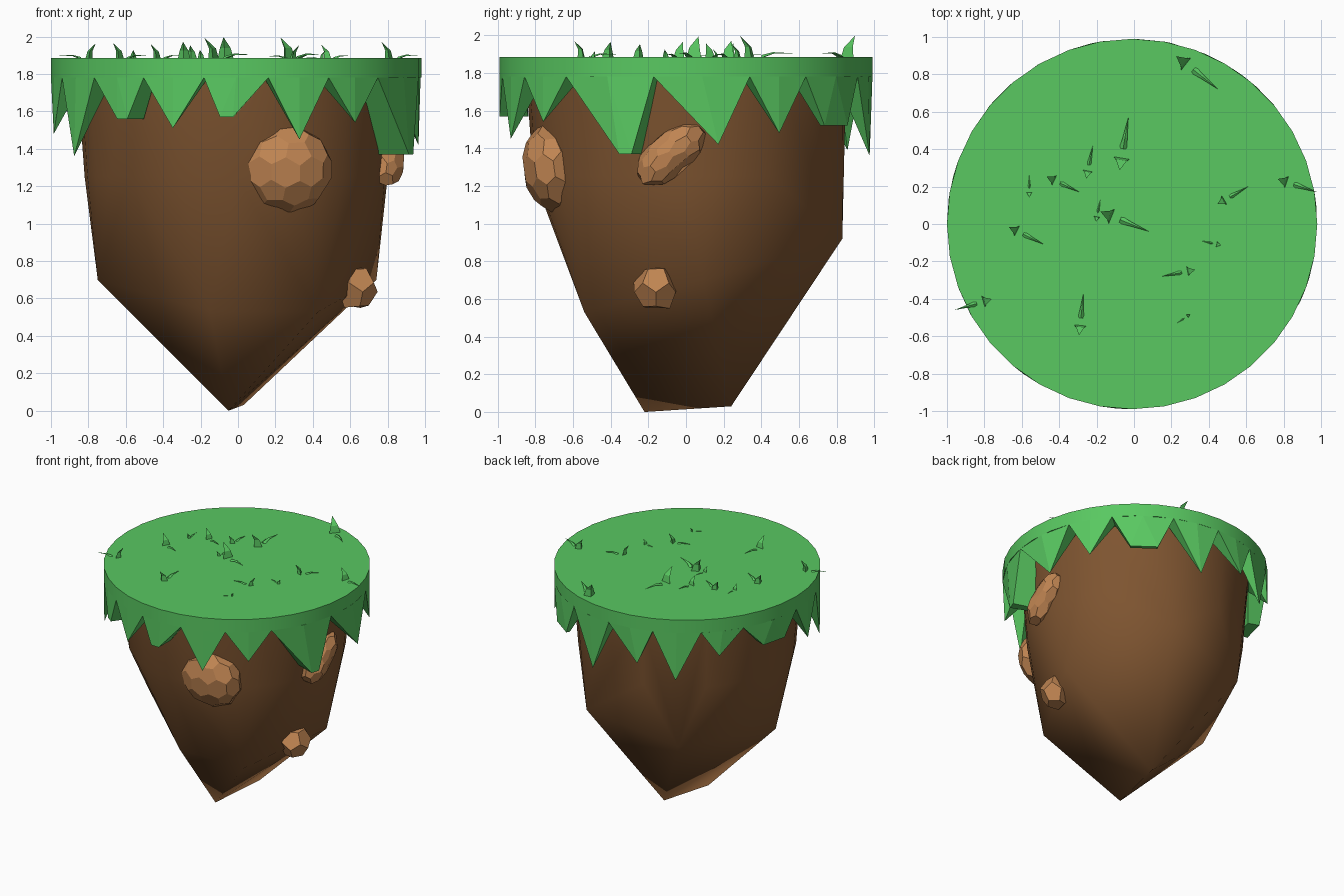
import bpy, bmesh, math, random
from math import sin, cos, radians
from mathutils import Vector, Matrix, noise

if "Cube" in bpy.data.objects:
    bpy.data.objects.remove(bpy.data.objects["Cube"])

random.seed(4)


def material(name, rgb):
    m = bpy.data.materials.new(name)
    m.diffuse_color = (*rgb, 1)
    m.use_nodes = True
    m.node_tree.nodes["Principled BSDF"].inputs["Base Color"].default_value = m.diffuse_color
    return m


GRASS = material("grass_green", (0.10, 0.58, 0.12))
EARTH = material("earth_brown", (0.21, 0.09, 0.03))
STONE = material("stone_tan", (0.53, 0.235, 0.085))


def finish(bm, name, mat):
    bmesh.ops.recalc_face_normals(bm, faces=bm.faces[:])
    me = bpy.data.meshes.new(name)
    bm.to_mesh(me)
    bm.free()
    me.materials.append(mat)
    ob = bpy.data.objects.new(name, me)
    bpy.context.collection.objects.link(ob)
    return ob


def polar(r, deg, z):
    # angle 0 faces the front (-y), positive towards +x
    return Vector((-0.01 + r * sin(radians(deg)), -r * cos(radians(deg)), z))


def hull(bm):
    bmesh.ops.convex_hull(bm, input=bm.verts[:])
    loose = [v for v in bm.verts if not v.link_faces]
    bmesh.ops.delete(bm, geom=loose, context='VERTS')


# Earth body: hull of two round rings, six break corners and a bottom ridge
bm = bmesh.new()
for i in range(32):
    a = i * 360 / 32
    bm.verts.new(polar(0.85, a, 1.79))
    bm.verts.new(polar(0.81, a, 1.25))
for p in [(-0.75, -0.09, 0.70), (-0.15, -0.54, 0.53), (0.43, -0.54, 0.53), (0.74, 0.09, 0.70),
          (0.32, 0.83, 0.92), (-0.42, 0.70, 0.76),
          (-0.05, -0.22, 0), (0.03, 0.24, 0.03), (0.03, 0.24, 0.08)]:
    bm.verts.new(p)
hull(bm)
body = finish(bm, "earth_body", EARTH)
for p in body.data.polygons:
    p.use_smooth = abs(p.normal.z) < 0.99

# Turf disc
bm = bmesh.new()
bmesh.ops.create_cone(bm, cap_ends=True, segments=36, radius1=0.99, radius2=0.99, depth=0.105,
                      matrix=Matrix.Translation((-0.01, 0, 1.8325)))
turf = finish(bm, "turf_disc", GRASS)
for p in turf.data.polygons:
    p.use_smooth = abs(p.normal.z) < 0.5

# Hanging turf teeth: start angle, end angle, tip angle, tip height,
# half width of a blunt tip (0 = pointed), inner radius of the blunt tip
teeth = [(-50, -30, -38, 1.56, 2, .84), (-30, -10, -20, 1.51, 0, 0), (-10, 10, -3, 1.57, 2, .84),
         (10, 30, 20, 1.45, 0, 0), (30, 50, 40, 1.54, 0, 0), (50, 80, 71, 1.37, 2, .80),
         (80, 110, 100, 1.42, 0, 0), (110, 130, 120, 1.48, 0, 0), (130, 157, 144, 1.52, 6, .96),
         (157, 179, 170, 1.36, 0, 0), (179, 200, 193, 1.50, 0, 0),
         (200, 221, 210, 1.39, 0, 0), (221, 240, 229, 1.58, 0, 0), (240, 270, 256, 1.6, 6, .90),
         (270, 290, 280, 1.48, 0, 0), (290, 310, 299, 1.36, 0, 0)]
bm = bmesh.new()
for a0, a1, at, zt, w, rt in teeth:
    am, R, Ri, zr = (a0 + a1) / 2, 0.99, 0.86, 1.78
    A, M, B = [bm.verts.new(polar(R, a, zr)) for a in (a0, am, a1)]
    a, b = [bm.verts.new(polar(Ri, x, zr)) for x in (a0, a1)]
    if w:
        T0, T1 = [bm.verts.new(polar(R, at + d, zt)) for d in (-w, w)]
        t0, t1 = [bm.verts.new(polar(rt, at + d, zt)) for d in (-w, w)]
        faces = [(A, M, T0), (M, T1, T0), (M, B, T1), (a, A, T0, t0), (B, b, t1, T1),
                 (T0, T1, t1, t0), (b, a, t0, t1)]
    else:
        T = bm.verts.new(polar(R, at, zt))
        faces = [(A, M, T), (M, B, T), (a, A, T), (B, b, T), (b, a, T)]
    for f in faces + [(A, a, b, B, M)]:
        bm.faces.new(f)
finish(bm, "turf_teeth", GRASS)


# Embedded rocks: lumps with five and six sided facets (dual of an icosphere)
def rock(name, loc, size, tilt, sub, rough, pinch=0.0):
    src = bmesh.new()
    bmesh.ops.create_icosphere(src, subdivisions=sub, radius=1)
    bm = bmesh.new()
    link = {f: bm.verts.new(f.calc_center_median().normalized()) for f in src.faces}
    for v in src.verts:
        n = v.normal
        u = n.orthogonal().normalized()
        w = n.cross(u)
        ring = sorted(v.link_faces, key=lambda f: math.atan2(link[f].co.dot(w), link[f].co.dot(u)))
        bm.faces.new([link[f] for f in ring])
    src.free()
    for v in bm.verts:
        y = v.co.y
        v.co *= 1 + rough * noise.noise(v.co * 1.7 + Vector(loc) * 5)
        waist = 1 - pinch * max(0, 1 - abs(y) * 2)
        v.co.x *= waist
        v.co.z *= waist
    bmesh.ops.transform(bm, verts=bm.verts[:], matrix=Matrix.LocRotScale(
        Vector(loc), Matrix.Rotation(radians(tilt), 3, 'X'), Vector(size)))
    finish(bm, name, STONE)


rock("rock_front", (0.255, -0.70, 1.295), (0.25, 0.17, 0.24), 8, 2, 0.04)
rock("rock_side_upper", (0.79, -0.08, 1.37), (0.12, 0.22, 0.12), 40, 2, 0.12, 0.2)
rock("rock_side_lower", (0.63, -0.16, 0.66), (0.12, 0.12, 0.13), 0, 1, 0.15)

# Grass tufts: base x, y and outer blade tip x, y
tufts = [(.26, .87, .45, .72), (-.07, .33, -.03, .57), (-.25, .27, -.22, .42),
         (-.44, .24, -.29, .17), (-.56, .16, -.56, .26), (-.64, -.03, -.48, -.11),
         (-.14, .05, .08, -.04), (-.20, .03, -.18, .13), (.47, .12, .61, .20),
         (.80, .23, .98, .17), (.45, -.11, .36, -.09), (.30, -.25, .15, -.28),
         (.29, -.49, .23, -.53), (-.29, -.56, -.27, -.37), (-.79, -.41, -.96, -.46)]
Z0 = 1.88


def blade(bm, path, widths, side, up):
    # tapering three-sided spike along a path
    rings = []
    for p, w in zip(path[:-1], widths):
        rings.append([bm.verts.new(p + side * w), bm.verts.new(p - side * w), bm.verts.new(p + up * w)])
    tip = bm.verts.new(path[-1])
    bm.faces.new(rings[0])
    for r0, r1 in zip(rings, rings[1:]):
        for i in range(3):
            j = (i + 1) % 3
            bm.faces.new((r0[i], r0[j], r1[j], r1[i]))
    for i in range(3):
        bm.faces.new((rings[-1][i], rings[-1][(i + 1) % 3], tip))


bm = bmesh.new()
for x, y, tx, ty in tufts:
    base = Vector((x, y, Z0))
    d = Vector((tx - x, ty - y, 0))
    L = d.length
    d.normalize()
    s = Vector((-d.y, d.x, 0))
    z = Vector((0, 0, L))
    # upright blade leaning away, then a low arching blade
    blade(bm, [base + d * L * .1, base + z * .24 + d * L * .05, base + z * .48 - d * L * .18],
          (L * .18, L * .12), s, -d)
    blade(bm, [base + d * L * .3, base + d * L * .55 + z * .09, base + d * L + z * .10],
          (L * .09, L * .05), s, Vector((0, 0, .7)))
finish(bm, "grass_tufts", GRASS)
